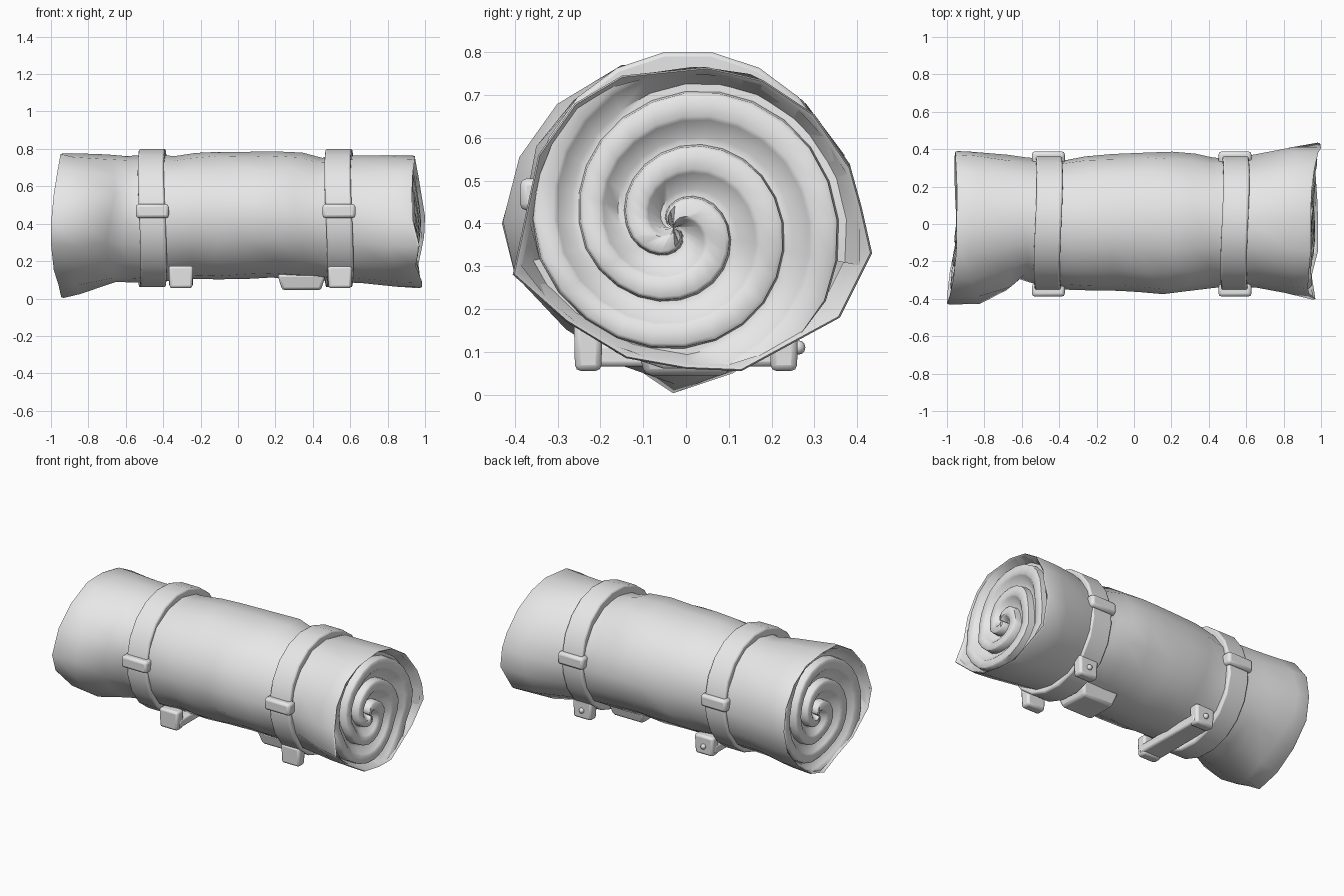
import bpy, bmesh, math
from mathutils import Vector, noise

if "Cube" in bpy.data.objects:
    bpy.data.objects.remove(bpy.data.objects["Cube"])

grey = bpy.data.materials.new("grey_canvas")
grey.diffuse_color = (0.8, 0.8, 0.8, 1)
grey.use_nodes = True
grey.node_tree.nodes["Principled BSDF"].inputs["Base Color"].default_value = grey.diffuse_color
N = 16          # sides of the roll
ZC = 0.41       # height of the roll axis
# ragged end outlines (x, y, z), from +y towards +z
RIGHT = [(1.0, .41, .44), (.985, .385, .53), (.965, .30, .655), (.95, .18, .735),
         (.945, .05, .765), (.945, -.15, .745), (.935, -.26, .68), (.93, -.345, .56),
         (.935, -.375, .42), (.97, -.405, .28), (.95, -.28, .17), (.985, -.14, .085),
         (.985, 0, .06), (.98, .13, .055), (.965, .36, .18), (.995, .435, .33)]
LEFT = [(-.955, .39, .42), (-.955, .37, .56), (-.95, .28, .68), (-.945, .15, .75),
        (-.95, 0, .775), (-.95, -.15, .77), (-.965, -.29, .685), (-.985, -.385, .56),
        (-1.0, -.43, .40), (-1.0, -.395, .29), (-.985, -.26, .15), (-.96, -.13, .07),
        (-.945, -.03, .003), (-.955, .11, .05), (-.96, .25, .15), (-.96, .36, .28)]


def finish(name, bm, bevel=0, angle=40):
    bmesh.ops.remove_doubles(bm, verts=bm.verts, dist=0.0005)
    bmesh.ops.recalc_face_normals(bm, faces=bm.faces)
    me = bpy.data.meshes.new(name)
    bm.to_mesh(me)
    bm.free()
    me.materials.append(grey)
    ob = bpy.data.objects.new(name, me)
    bpy.context.collection.objects.link(ob)
    if bevel:
        m = ob.modifiers.new("bevel", 'BEVEL')
        m.width, m.segments, m.limit_method = bevel, 2, 'ANGLE'
    bpy.ops.object.select_all(action='DESELECT')
    bpy.context.view_layer.objects.active = ob
    ob.select_set(True)
    bpy.ops.object.shade_smooth_by_angle(angle=math.radians(angle))
    return ob


def rim(a, side):
    """Outline point of an end in direction a: its x and its radius."""
    pts = RIGHT if side > 0 else LEFT
    d = Vector((math.cos(a), math.sin(a)))
    for k in range(N):
        p, q = pts[k], pts[(k + 1) % N]
        u, v = Vector((p[1], p[2] - ZC)), Vector((q[1], q[2] - ZC))
        cu, cv = u.x * d.y - u.y * d.x, v.x * d.y - v.y * d.x
        if cu >= 0 > cv and (u + v).dot(d) > 0:
            t = cu / (cu - cv)
            return p[0] + t * (q[0] - p[0]), u.lerp(v, t).length
    return pts[0][0], .41


def end_ring(side, scale, inset):
    return [Vector((x - side * inset, y * scale, ZC + (z - ZC) * scale))
            for x, y, z in (RIGHT if side > 0 else LEFT)]


# ---- rolled blanket: x, y min, y max, z min, z max
STATIONS = [
    (-.85, -.425, .385, .045, .775), (-.68, -.355, .372, .088, .768),
    (-.59, -.295, .355, .085, .76), (-.46, -.335, .345, .085, .765),
    (-.36, -.35, .345, .095, .76), (-.24, -.355, .36, .10, .775),
    (-.10, -.355, .375, .10, .78), (.05, -.365, .38, .105, .782),
    (.18, -.375, .385, .11, .787), (.32, -.355, .375, .105, .778),
    (.43, -.34, .355, .10, .75), (.54, -.335, .345, .085, .755),
    (.64, -.34, .365, .08, .768), (.83, -.36, .415, .065, .765)]

rings = [end_ring(-1, .88, .08), end_ring(-1, .97, .008),
         end_ring(-1, .99, .0), end_ring(-1, 1.0, .012)]
for x, y0, y1, z0, z1 in STATIONS:
    ring = []
    for k in range(N):
        a = 2 * math.pi * k / N
        # creased cloth, stronger on the diagonals so the extents stay true
        n = noise.noise(Vector((x * 7, 2.6 * math.cos(a), 2.6 * math.sin(a))))
        crease = 1.0 + (0.02 + 0.05 * math.sin(2 * a) ** 2) * n
        p = Vector((x + 0.025 * math.sin(3 * a + 9 * x),
                    (y0 + y1) / 2 + (y1 - y0) / 2 * crease * math.cos(a),
                    (z0 + z1) / 2 + (z1 - z0) / 2 * crease * math.sin(a)))
        if abs(x) > .8:     # flow into the ragged outline
            e = Vector((LEFT if x < 0 else RIGHT)[k])
            p.yz = p.yz.lerp(e.yz, .5)
        ring.append(p)
    rings.append(ring)
rings += [end_ring(1, 1.0, .012), end_ring(1, .99, .0),
          end_ring(1, .97, .008), end_ring(1, .88, .08)]


def loft(rings, closed=False):
    bm = bmesh.new()
    vs = [[bm.verts.new(p) for p in ring] for ring in rings]
    n = len(rings[0])
    for i in range(len(vs) if closed else len(vs) - 1):
        A, B = vs[i], vs[(i + 1) % len(vs)]
        for k in range(n):
            j = (k + 1) % n
            bm.faces.new((A[k], A[j], B[j], B[k]))
    return bm


finish("blanket_roll", loft(rings), angle=50)


# ---- spiral folds on both ends: two interleaved cloth layers
PROFILE = [(0, .06), (.14, .06), (.46, .022), (.54, .014),
           (.9, .014), (.97, .02), (1.0, .06)]
PITCH = 0.24


def spiral_end(name, side):
    bm = bmesh.new()
    for arm in (0, 180):
        prev = None
        for d in range(-120, 600, 15):
            a = math.radians(30 + arm - d)
            if side < 0:
                a = math.pi - a
            edge = 0.10 + PITCH * d / 360
            rx, limit = rim(a, side)
            limit *= 0.972
            row = []
            for w, inset in PROFILE:
                r = edge - PITCH / 2 * (1 - w)
                if r >= limit:
                    r, inset = limit, 0.009
                if r <= 0:
                    r, inset = 0.0, 0.06
                off = 1 - r / limit     # the coil sits slightly off centre
                x = side * .965 * off + rx * (1 - off) - side * inset
                row.append(bm.verts.new((x, r * math.cos(a) - 0.03 * side * off,
                                         ZC - 0.02 * off + r * math.sin(a))))
            if prev:
                for i in range(len(row) - 1):
                    bm.faces.new((prev[i], prev[i + 1], row[i + 1], row[i]))
            prev = row
    bmesh.ops.dissolve_degenerate(bm, edges=bm.edges, dist=0.0004)
    ob = finish(name, bm, angle=50)
    # point the folds outwards
    if sum(p.normal.x * p.area for p in ob.data.polygons) * side < 0:
        ob.data.flip_normals()


spiral_end("right_spiral_folds", 1)
spiral_end("left_spiral_folds", -1)


# ---- small fittings
def box(name, x, y, z, bevel=0.012, taper=1.0):
    """Box from ranges; taper narrows the underside."""
    bm = bmesh.new()
    bmesh.ops.create_cube(bm, size=1)
    for v in bm.verts:
        t = taper if v.co.z < 0 else 1
        v.co = Vector((sum(x) / 2 + v.co.x * t * (x[1] - x[0]),
                       sum(y) / 2 + v.co.y * t * (y[1] - y[0]),
                       sum(z) / 2 + v.co.z * (z[1] - z[0])))
    finish(name, bm, bevel=bevel)


def rivet(name, x, y, z):
    bm = bmesh.new()
    bmesh.ops.create_uvsphere(bm, u_segments=8, v_segments=6, radius=0.017)
    bmesh.ops.translate(bm, verts=bm.verts, vec=(x, y, z))
    finish(name, bm, angle=80)


def strap(name, x):
    """Flat band around the roll with a faceted outline."""
    rings = []
    for k in range(20):
        a = 2 * math.pi * (k + .5) / 20
        c, s = math.cos(a), math.sin(a)
        shift = 0.008 * math.sin(2 * a)
        rings.append([Vector((x + shift + dx, 0.005 + (.366 - d) * c, .43 + (.374 - d) * s))
                      for dx, d in ((-.07, .06), (-.07, 0), (.07, 0), (.07, .06))])
    finish(name, loft(rings, closed=True), bevel=0.01, angle=35)


for side, x in (("left", -.458), ("right", .54)):
    strap(side + "_strap", x)
    tx = -.305 if side == "left" else .545
    for face, s in (("front", -1), ("back", 1)):
        # keeper loop on the strap and tail hanging under the roll
        box(f"{side}_{face}_buckle", (x - .088, x + .088),
            sorted((s * .32, s * .388)), (.43, .505), .016)
        box(f"{side}_{face}_strap_tail", (tx - .066, tx + .066),
            sorted((s * .195, s * .262)), (.055, .175), .014, .92)
    rivet(side + "_rivet", tx, .262, .11)

box("belly_strap", (-.37, -.24), (-.24, .24), (.065, .12))
box("belly_pad", (.21, .47), (-.12, .12), (.045, .13), .015, .8)
